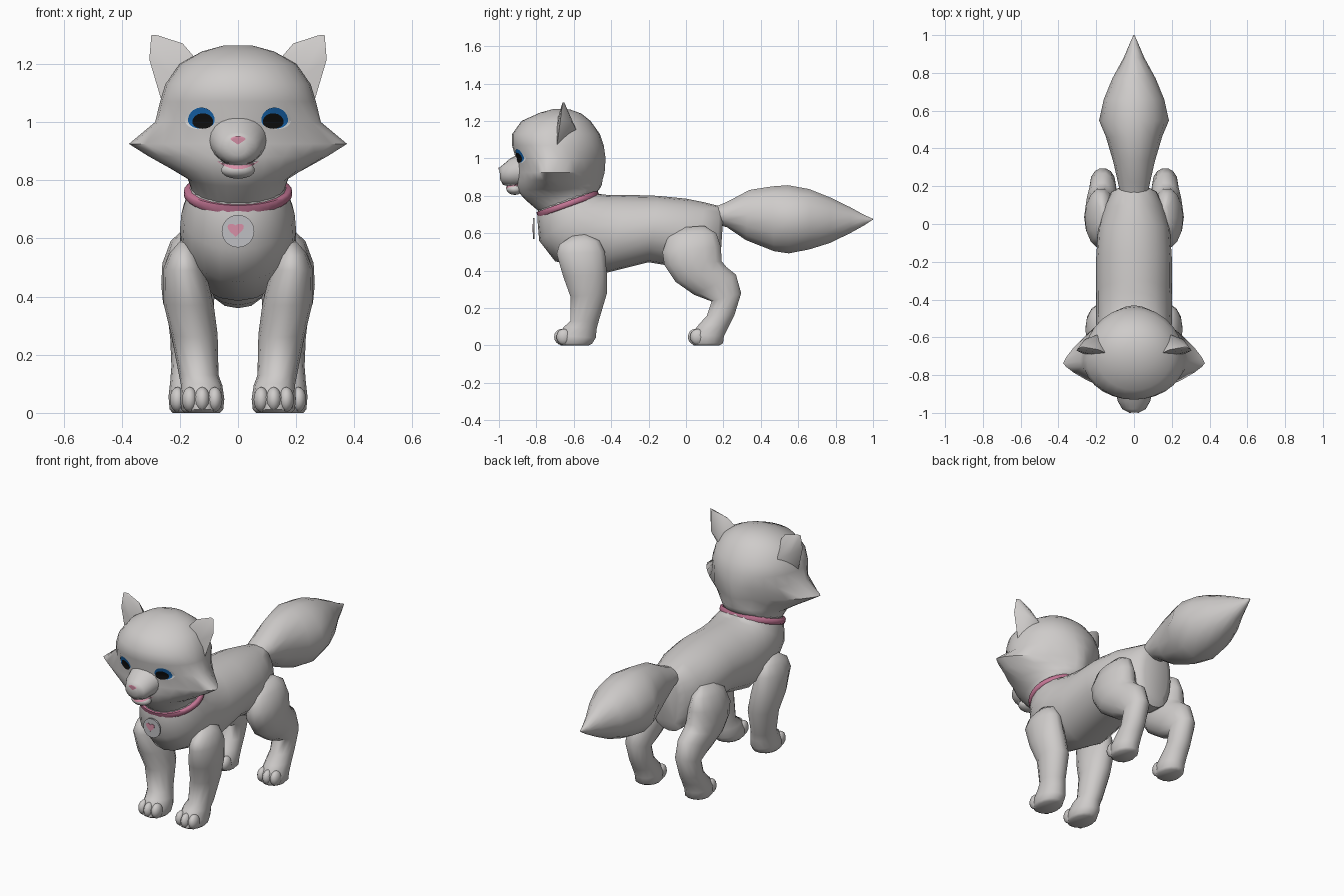
import bpy, bmesh, math
from mathutils import Vector
from mathutils.bvhtree import BVHTree

if "Cube" in bpy.data.objects:
    bpy.data.objects.remove(bpy.data.objects["Cube"])


def material(name, r, g, b):
    m = bpy.data.materials.new(name)
    m.use_nodes = True
    m.diffuse_color = (r, g, b, 1)
    m.node_tree.nodes["Principled BSDF"].inputs["Base Color"].default_value = (r, g, b, 1)
    return m


FUR = material("pale grey fur", .62, .60, .59)
COLLAR = material("collar pink", .55, .18, .30)
PINK = material("nose pink", .68, .28, .39)
BLUE = material("iris blue", .01, .15, .48)
BLACK = material("pupil black", .005, .005, .005)
WHITE = material("eye white", .80, .80, .80)
METAL = material("tag grey", .52, .52, .54)


def finish(name, bm, mat, angle=50):
    bmesh.ops.recalc_face_normals(bm, faces=bm.faces)
    mesh = bpy.data.meshes.new(name)
    bm.to_mesh(mesh)
    tree = BVHTree.FromBMesh(bm)
    bm.free()
    mesh.materials.append(mat)
    mesh.shade_smooth()
    mesh.set_sharp_from_angle(angle=math.radians(angle))
    bpy.context.collection.objects.link(bpy.data.objects.new(name, mesh))
    return tree


def power(v, p):
    return math.copysign(abs(v) ** (2 / p), v)


def loft(name, rings, mat=FUR, n=20, side=1, angle=50):
    """Skin rings: (y1, z1, y2, z2, half_width, centre_x, squareness, widest_point)."""
    bm = bmesh.new()
    loops = []
    for ring in rings:
        y1, z1, y2, z2, hw, xc, p, mid = tuple(ring) + (0, 2, .5)[len(ring) - 5:]
        a, b = Vector((0, y1, z1)), Vector((0, y2, z2))
        c = a.lerp(b, mid)
        loop = []
        for i in range(n):
            t = math.tau * i / n
            u, v = power(math.cos(t), p), power(math.sin(t), p)
            co = c + (a - c) * max(v, 0) + (b - c) * max(-v, 0)
            co.x = side * (xc + u * hw)
            loop.append(bm.verts.new(co))
        loops.append(loop)
    for lo, hi in zip(loops, loops[1:]):
        for i in range(n):
            j = (i + 1) % n
            bm.faces.new((lo[i], lo[j], hi[j], hi[i]))
    bm.faces.new(loops[0])
    bm.faces.new(loops[-1])
    return finish(name, bm, mat, angle)


def ball(name, centre, radii, mat=FUR):
    bm = bmesh.new()
    bmesh.ops.create_uvsphere(bm, u_segments=14, v_segments=8, radius=1)
    for v in bm.verts:
        v.co = Vector(centre) + Vector(a * b for a, b in zip(v.co, radii))
    return finish(name, bm, mat)


# Torso from neck to rump
loft("body", [
    (-.48, .84, -.79, .74, .16),
    (-.465, .81, -.795, .68, .175),
    (-.42, .805, -.785, .56, .195),
    (-.36, .805, -.70, .45, .20),
    (-.30, .805, -.44, .385, .20),
    (-.15, .80, -.20, .445, .20),
    (0, .785, -.05, .42, .19),
    (.10, .765, .05, .37, .165),
    (.18, .745, .16, .36, .12, 0, 2.4),
    (.20, .70, .18, .40, .08, 0, 2.4)])

# Bushy tail
loft("tail", [
    (.15, .74, .15, .65, .07),
    (.22, .77, .22, .63, .085),
    (.34, .835, .32, .56, .11),
    (.46, .855, .47, .50, .15),
    (.545, .862, .55, .487, .185, 0, 1.8),
    (.66, .84, .66, .51, .16),
    (.77, .795, .77, .545, .115),
    (.88, .74, .88, .60, .055),
    (.95, .70, .95, .64, .025),
    (1, .677, 1, .673, .003)], n=14)

# Head with pointed cheeks
head = loft("head", [
    (-.79, .72, -.475, .82, .16),
    (-.86, .78, -.46, .84, .175),
    (-.90, .825, -.45, .86, .23, 0, 1.7, .4),
    (-.915, .88, -.445, .89, .31, 0, 1.4, .37),
    (-.915, .925, -.435, .925, .375, 0, 1.3, .37),
    (-.91, 1, -.43, 1, .285, 0, 1.7, .38),
    (-.93, 1.07, -.44, 1.07, .268, 0, 2, .42),
    (-.93, 1.13, -.46, 1.13, .25, 0, 2, .45),
    (-.88, 1.20, -.51, 1.20, .20),
    (-.78, 1.245, -.56, 1.24, .125),
    (-.71, 1.264, -.62, 1.262, .05)], n=28)

# Snout and chin
muzzle = loft("muzzle", [
    (-.88, 1.03, -.88, .85, .10),
    (-.94, 1.0, -.94, .85, .085),
    (-.98, .965, -.98, .862, .062),
    (-.998, .952, -.993, .885, .032)], angle=80)
chin = ball("chin", (0, -.915, .835), (.06, .045, .03))
face_trees = (head, muzzle, chin)


def patch(name, mat, xc, hw, low, high, lift, side=1, nx=14, nz=6):
    """Thin painted patch laid on the face; low/high give z for t in -1..1."""
    bm = bmesh.new()
    grid = []
    for i in range(nx + 1):
        t = -math.cos(math.pi * i / nx) * .995
        column = []
        for j in range(nz + 1):
            z = low(t) + (high(t) - low(t)) * j / nz
            x = side * (xc + hw * t)
            hits = [tree.ray_cast(Vector((x, -2, z)), Vector((0, 1, 0)))[0] for tree in face_trees]
            y = min(h.y for h in hits if h)
            column.append(bm.verts.new((x, y - lift, z)))
        grid.append(column)
    for a, b in zip(grid, grid[1:]):
        for j in range(nz):
            bm.faces.new((a[j], b[j], b[j + 1], a[j + 1]))
    finish(name, bm, mat)


def arc(z, h):
    return lambda t: z + h * math.sqrt(max(0, 1 - t * t))


# Nose and smiling mouth
patch("nose", PINK, 0, .026, lambda t: .922 + .018 * abs(t), arc(.940, .012), .004)
patch("mouth", PINK, 0, .07, lambda t: .838 + .026 * t * t, lambda t: .858 + .008 * t * t, .004)
patch("teeth", WHITE, 0, .066, lambda t: .851 + .012 * t * t, lambda t: .861 + .005 * t * t, .007)

for side, label in ((1, "left"), (-1, "right")):
    # Eye layers
    patch(label + "_eye_white", WHITE, .13, .052, arc(1.005, -.03), arc(1.005, .046), .003, side)
    patch(label + "_iris", BLUE, .126, .046, arc(1.005, -.028), arc(1.005, .045), .006, side)
    patch(label + "_pupil", BLACK, .121, .036, arc(1.0, -.023), arc(1.0, .03), .009, side)

    # Ear
    bm = bmesh.new()
    for x, y, z in ((.298, -.66, 1.30), (.275, -.65, 1.298), (.19, -.665, 1.27),
                    (.305, -.67, 1.215), (.262, -.69, 1.07), (.13, -.69, 1.20),
                    (.19, -.585, 1.15), (.26, -.61, 1.19), (.225, -.69, 1.16)):
        bm.verts.new((side * x, y, z))
    bmesh.ops.convex_hull(bm, input=bm.verts)
    finish(label + "_ear", bm, FUR, 70)

    # Front leg, shoulder to sole
    loft(label + "_front_leg", [
        (-.61, .585, -.53, .595, .02, .18),
        (-.68, .54, -.46, .56, .05, .185),
        (-.695, .49, -.43, .50, .072, .185),
        (-.66, .37, -.42, .38, .086, .17),
        (-.62, .26, -.42, .28, .08, .15),
        (-.62, .13, -.465, .13, .068, .135),
        (-.655, .10, -.475, .09, .071, .125),
        (-.69, .055, -.48, .04, .076, .123),
        (-.69, .012, -.50, .01, .072, .123),
        (-.67, 0, -.52, 0, .06, .123)], n=14, side=side)

    # Hind leg, hip to sole
    loft(label + "_hind_leg", [
        (-.03, .63, .10, .64, .02, .165),
        (-.10, .58, .165, .60, .06, .172),
        (-.13, .50, .19, .53, .085, .175),
        (-.12, .43, .195, .45, .092, .172),
        (-.06, .34, .22, .42, .088, .17),
        (.04, .27, .27, .38, .076, .165),
        (.135, .235, .297, .28, .068, .165),
        (.11, .16, .26, .16, .064, .165),
        (.065, .11, .235, .11, .068, .165),
        (.025, .06, .205, .05, .074, .165),
        (.025, .012, .20, .012, .07, .165),
        (.04, 0, .18, 0, .06, .165)], n=14, side=side)

    # Toes
    for leg, x, y in (("front", .123, -.665), ("hind", .165, .05)):
        for k in (-1, 0, 1):
            centre = (side * (x + k * .043), y + abs(k) * .012, .046)
            ball(f"{label}_{leg}_toe_{k + 2}", centre, (.027, .04, .043))

# Tilted collar band
loft("collar", [
    (-.795 - .34 * d, .698 + .94 * d, -.468 - .34 * d, .815 + .94 * d, w, 0, 2)
    for d, w in ((-.016, .178), (-.009, .186), (.009, .186), (.016, .178))], COLLAR, n=32)


# Round tag with a pink heart
def plate(name, mat, outline, y, depth):
    bm = bmesh.new()
    face = bm.faces.new([bm.verts.new((x, y, z)) for x, z in outline])
    out = bmesh.ops.extrude_face_region(bm, geom=[face])["geom"]
    bmesh.ops.translate(bm, vec=(0, depth, 0), verts=[v for v in out if isinstance(v, bmesh.types.BMVert)])
    finish(name, bm, mat, 30)


turn = [math.tau * i / 28 for i in range(28)]
plate("tag", METAL, [(.056 * math.sin(t), .625 + .056 * math.cos(t)) for t in turn], -.818, .009)
plate("tag_heart", PINK, [(-.008 + .028 * math.sin(t) ** 3,
      .632 + .022 * math.cos(t) - .008 * math.cos(2 * t) - .003 * math.cos(3 * t)) for t in turn], -.821, .004)
